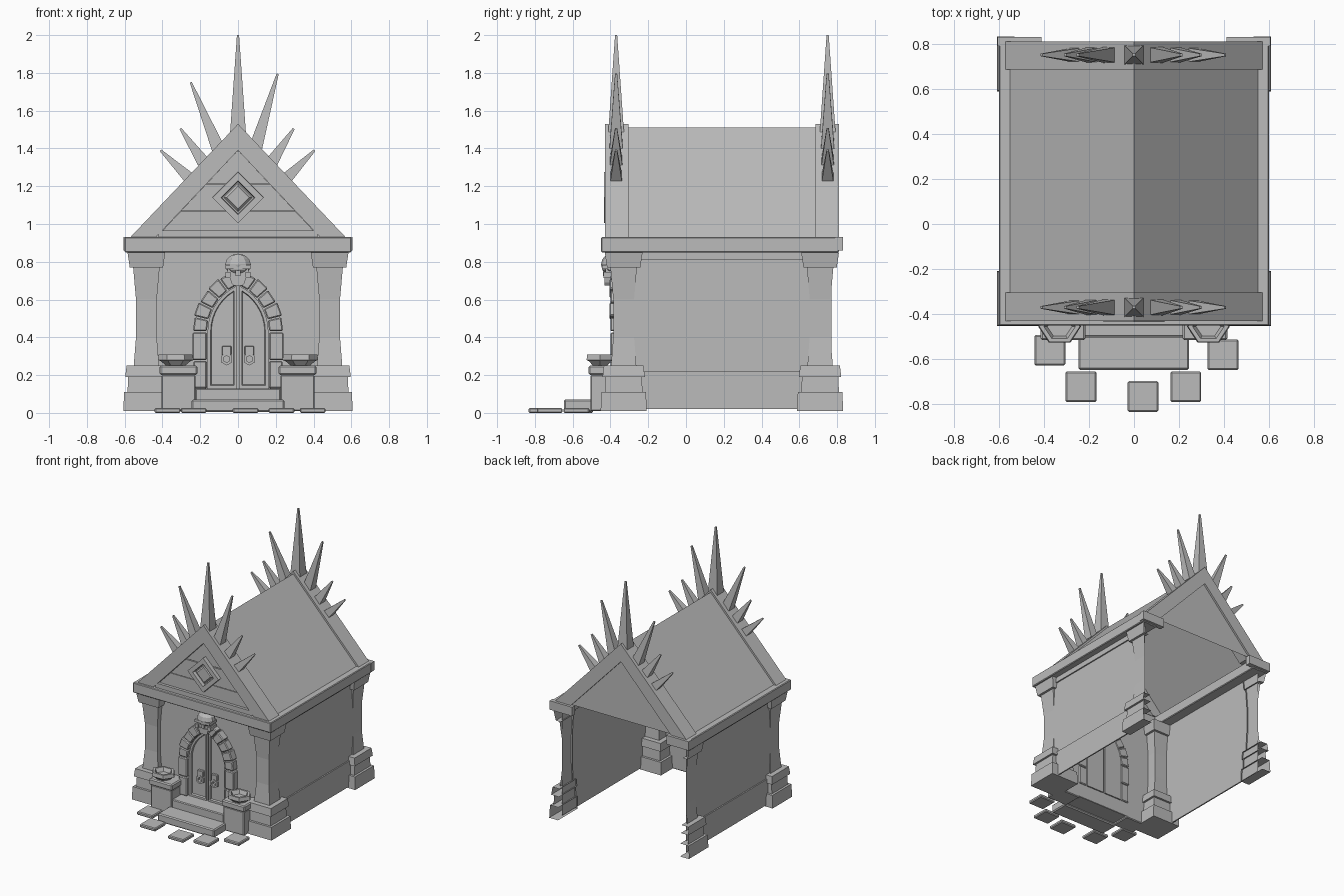
import bpy, bmesh
from math import sin, cos, pi, acos, sqrt
from mathutils import Vector, Matrix

if "Cube" in bpy.data.objects:
    bpy.data.objects.remove(bpy.data.objects["Cube"], do_unlink=True)

stone = bpy.data.materials.new("grey stone")
stone.use_nodes = True
stone.diffuse_color = (0.5, 0.5, 0.5, 1)
bsdf = stone.node_tree.nodes["Principled BSDF"]
bsdf.inputs["Base Color"].default_value = (0.5, 0.5, 0.5, 1)
bsdf.inputs["Roughness"].default_value = 0.9


def finish(bm, name, bevel=0, mirror=False):
    bmesh.ops.recalc_face_normals(bm, faces=bm.faces)
    me = bpy.data.meshes.new(name)
    bm.to_mesh(me)
    bm.free()
    me.materials.append(stone)
    ob = bpy.data.objects.new(name, me)
    bpy.context.collection.objects.link(ob)
    if bevel:
        mod = ob.modifiers.new("worn edges", "BEVEL")
        mod.width, mod.segments = bevel, 1
    if mirror:
        ob.modifiers.new("mirror", "MIRROR").use_clip = False
    return ob


def add_loft(bm, rings, cap=True):
    """Skin a list of equally long point rings."""
    vs = [[bm.verts.new(p) for p in r] for r in rings]
    n = len(vs[0])
    for a, b in zip(vs, vs[1:]):
        for i in range(n):
            bm.faces.new((a[i], a[(i + 1) % n], b[(i + 1) % n], b[i]))
    if cap:
        bm.faces.new(vs[0])
        bm.faces.new(vs[-1])


def add_box(bm, x0, x1, y0, y1, z0, z1):
    add_loft(bm, [[(x0, y0, z), (x1, y0, z), (x1, y1, z), (x0, y1, z)] for z in (z0, z1)])


def box(name, *dims, bevel=0, mirror=False):
    bm = bmesh.new()
    add_box(bm, *dims)
    return finish(bm, name, bevel, mirror)


def add_prism(bm, outline, y0, y1):
    """Extrude an (x, z) outline along y."""
    add_loft(bm, [[(x, y, z) for x, z in outline] for y in (y0, y1)])


def prism(name, outline, y0, y1, bevel=0, mirror=False):
    bm = bmesh.new()
    add_prism(bm, outline, y0, y1)
    return finish(bm, name, bevel, mirror)


def sheet(name, points, mirror=False):
    bm = bmesh.new()
    bm.faces.new([bm.verts.new(p) for p in points])
    return finish(bm, name, mirror=mirror)


# Thin shell walls, open at the back and underneath
WX, WY, EAVE = 0.54, -0.35, 0.93
sheet("side_wall", [(WX, WY, .02), (WX, .77, .02), (WX, .77, EAVE), (WX, WY, EAVE)], mirror=True)
sheet("front_wall", [(-WX, WY, .02), (WX, WY, .02), (WX, WY, EAVE), (-WX, WY, EAVE)])
box("side_plinth", WX, .55, -.3, .7, .02, .22, mirror=True)
box("side_top_band", WX, .55, -.3, .7, .81, .86, mirror=True)


# Corner pillars: stepped base, waisted shaft, cap
def pillar(name, cy, cut):
    bm = bmesh.new()
    cx = .485
    blocks = [[(.01, .122), (.11, .118)], [(.11, .1), (.19, .096)], [(.19, .112), (.25, .105)],
              [(.25, .067), (.4, .055), (.6, .055), (.77, .07)], [(.77, .088), (.85, .1)]]
    for block in blocks:
        add_loft(bm, [[(cx + sx * h, cy + sy * h, z) for sx, sy in
                       ((-1, -1), (1, -1), (1, 1), (-1, 1))] for z, h in block])
    if cut:
        bmesh.ops.bisect_plane(bm, geom=bm.verts[:] + bm.edges[:] + bm.faces[:],
                               plane_co=(WX - .01, 0, 0), plane_no=(-1, 0, 0), clear_outer=True)
        back = [f for f in bm.faces if f.normal.y > .5 or f.calc_center_median().y > cy + .05]
        bmesh.ops.delete(bm, geom=back, context="FACES")
    finish(bm, name, mirror=True)


pillar("front_pillar", -.33, False)
pillar("back_pillar", .71, True)

# Cornice along the sides and front
box("side_cornice", .46, .6, -.45, .81, .85, EAVE, bevel=.005, mirror=True)
box("front_cornice", -.6, .6, -.45, -.31, .85, EAVE, bevel=.005)
box("back_cornice_return", .41, .605, .79, .83, .86, EAVE, mirror=True)

# Roof slopes and the gable rake trims
sheet("roof_slope", [(0, -.4, 1.51), (0, .78, 1.51), (.55, .78, EAVE), (.55, -.4, EAVE)], mirror=True)
rake = [(0, 1.53), (.57, EAVE), (.435, EAVE), (0, 1.39)]
prism("front_rake_trim", rake, -.43, -.305, mirror=True)
prism("back_rake_trim", rake, .685, .81, mirror=True)
for name, y in (("front_gable_panel", -.395), ("back_gable_panel", .795)):
    sheet(name, [(-.55, y, EAVE), (.55, y, EAVE), (0, y, 1.51)])
box("gable_sill", -.42, .42, -.425, -.39, EAVE, .965)


# Boards across the front gable
def gable_x(z):
    return (1.39 - z) * .94


for i, (z0, z1) in enumerate(((.965, 1.065), (1.07, 1.21), (1.215, 1.385))):
    prism("gable_board_%d" % (i + 1), [(-gable_x(z0), z0), (gable_x(z0), z0),
          (gable_x(z1), z1), (-gable_x(z1), z1)], -.403 - .003 * (i % 2), -.39)


# Diamond ornament with a sunken centre
def diamond(r, y):
    return [(0, y, 1.14 - r), (r, y, 1.14), (0, y, 1.14 + r), (-r, y, 1.14)]


bm = bmesh.new()
add_loft(bm, [diamond(.137, -.39), diamond(.135, -.435), diamond(.09, -.435),
              diamond(.085, -.41), diamond(.075, -.41), diamond(.06, -.425)])
finish(bm, "gable_diamond")

# Spikes fanned over both gables: base x, base z, tip x, tip z, half width
fan = [(0, 1.44, 0, 2.0, .045), (-.105, 1.40, -.25, 1.75, .035), (.095, 1.41, .21, 1.795, .035),
       (-.185, 1.33, -.305, 1.505, .033), (.18, 1.33, .295, 1.505, .033),
       (-.265, 1.25, -.41, 1.39, .03), (.265, 1.25, .405, 1.39, .03)]
for side, y in (("front", -.37), ("back", .75)):
    bm = bmesh.new()
    for bx, bz, tx, tz, w in fan:
        a, b = Vector((bx, y, bz)), Vector((tx, y, tz))
        turn = (b - a).to_track_quat("Z", "Y").to_matrix().to_4x4()
        bmesh.ops.create_cone(bm, cap_ends=True, segments=4, radius1=w * 1.41, radius2=.008,
                              depth=(b - a).length, matrix=Matrix.Translation((a + b) / 2)
                              @ turn @ Matrix.Rotation(pi / 4, 4, "Z"))
    finish(bm, side + "_spikes")

# Pointed arch: both halves are arcs struck from beyond the middle
SPRING, OFF = .43, .107


def arc(r, t):
    return (r * cos(t) - OFF, SPRING + r * sin(t))


def apex_angle(r, x=0):
    return acos((OFF + x) / r)


bm = bmesh.new()
count = 5
top = apex_angle(.272)
for i in range(count):
    t0, t1 = top * i / count + .01, top * (i + 1) / count - .01
    grow = .006 * (i % 2)
    add_prism(bm, [arc(.272, t0), arc(.345 + grow, t0), arc(.345 + grow, t1), arc(.272, t1)],
              -.4 - grow, WY + .01)
for z0, z1, x in ((.13, .275, .235), (.28, .425, .242)):
    add_prism(bm, [(.165, z0), (x, z0), (x, z1), (.165, z1)], -.4, WY + .01)
finish(bm, "arch_stones", bevel=.006, mirror=True)


# Door leaves with a raised border
def leaf(r, x, z):
    end = apex_angle(r, x)
    return [(x, z), (r - OFF, z)] + [arc(r, end * i / 7) for i in range(8)]


bm = bmesh.new()
add_loft(bm, [[(x, y, z) for x, z in leaf(r, x0, z0)] for r, x0, z0, y in
              ((.268, .008, .13, WY + .01), (.268, .008, .13, -.378), (.252, .02, .145, -.378),
               (.248, .023, .15, -.365))])
finish(bm, "door_leaf", mirror=True)
box("door_handle_plate", .035, .085, -.385, -.36, .305, .355, bevel=.004, mirror=True)


def hexagon(r, y):
    return [(.06 + r * cos(pi * i / 3 + pi / 6), y, .285 + r * sin(pi * i / 3 + pi / 6)) for i in range(6)]


bm = bmesh.new()
add_loft(bm, [hexagon(.034, -.37), hexagon(.034, -.39), hexagon(.018, -.39), hexagon(.018, -.37)], cap=False)
finish(bm, "door_ring", mirror=True)

# Skull keystone: cranium, brow, cheeks, nose and jaw
bm = bmesh.new()
bmesh.ops.create_uvsphere(bm, u_segments=10, v_segments=6, radius=1,
                          matrix=Matrix.Translation((0, -.395, .785)) @ Matrix.Diagonal((.072, .055, .058, 1)))
add_box(bm, -.066, .066, -.446, -.36, .762, .782)
add_box(bm, -.012, .012, -.44, -.36, .725, .765)
add_box(bm, -.055, .055, -.425, -.36, .715, .765)
for s in (-1, 1):
    add_box(bm, s * .04, s * .066, -.438, -.36, .715, .745)
add_loft(bm, [[(-w, -.432, z), (w, -.432, z), (w, -.36, z), (-w, -.36, z)]
              for z, w in ((.675, .025), (.69, .036), (.72, .042))])
finish(bm, "skull_keystone")

# Steps, pedestals and bowls before the door
box("landing_step", -.225, .225, -.5, WY, .02, .13, bevel=.006)
box("lower_step", -.247, .245, -.647, -.495, .005, .07, bevel=.008)
box("pedestal", .225, .405, -.505, WY, .01, .2, bevel=.006, mirror=True)
box("pedestal_cap", .215, .415, -.515, WY, .2, .25, bevel=.008, mirror=True)


def bowl_ring(r, z):
    return [(.33 + r * cos(pi * i / 3), -.455 + .87 * r * sin(pi * i / 3), z) for i in range(6)]


bm = bmesh.new()
add_loft(bm, [bowl_ring(r, z) for r, z in ((.05, .25), (.08, .275), (.095, .28), (.09, .31),
                                          (.07, .31), (.055, .28))])
finish(bm, "offering_bowl", mirror=True)

# Loose paving slabs
for i, (x, y) in enumerate(((-.373, -.56), (-.235, -.722), (.04, -.765), (.23, -.722), (.395, -.58))):
    box("paving_slab_%d" % (i + 1), x - .068, x + .068, y - .068, y + .068, 0, .026, bevel=.006)
